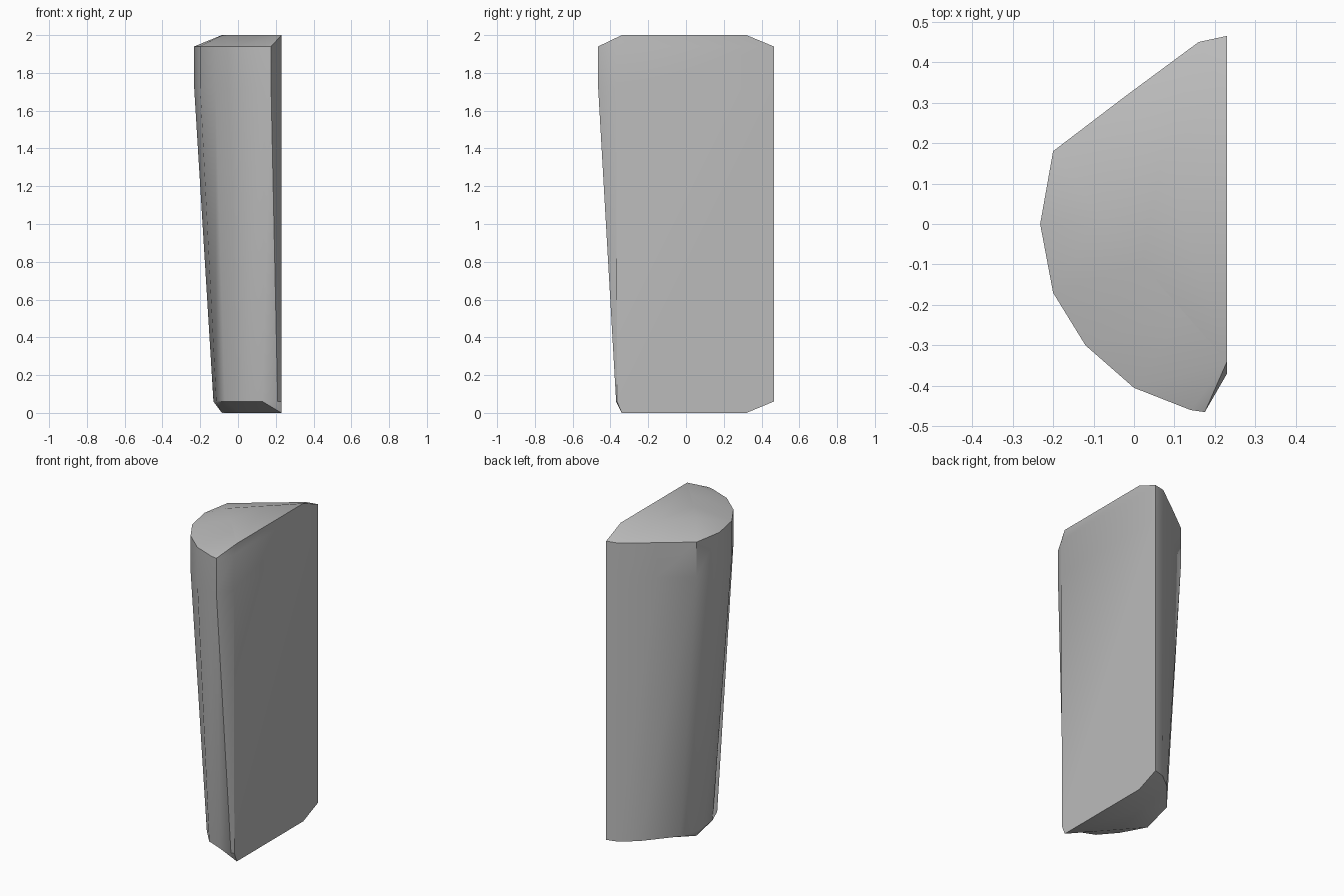
import bpy
import bmesh
import math
from mathutils import Vector

if "Cube" in bpy.data.objects:
    bpy.data.objects.remove(bpy.data.objects["Cube"], do_unlink=True)

# Matching outlines of the wide upper rim and the slimmer lower rim
UPPER = [(.23, .465), (.16, .45), (-.02, .317), (-.2, .18), (-.232, 0), (-.2, -.17),
         (-.12, -.3), (0, -.405), (.14, -.46), (.175, -.465), (.23, -.37)]
LOWER = [(.23, .465), (.16, .445), (.066, .37), (-.088, .186), (-.13, 0), (-.115, -.1),
         (-.07, -.21), (.02, -.315), (.13, -.36), (.21, -.37), (.23, -.365)]

# Triangular end caps: back corner, apex, front corner
BACK, APEX, FRONT = Vector((.23, .32)), Vector((-.085, .02)), Vector((.23, -.34))
STEPS = [0, 0, .5, 1, 1, 1, 1.33, 1.66, 2, 2, 2]


def cap_point(t):
    return BACK.lerp(APEX, t) if t <= 1 else APEX.lerp(FRONT, t - 1)


def make_block(name, rings, material):
    bm = bmesh.new()
    loops = [[bm.verts.new((p[0], p[1], z)) for p in pts] for pts, z in rings]
    count = len(loops[0])
    for low, high in zip(loops, loops[1:]):
        for i in range(count):
            j = (i + 1) % count
            bm.faces.new((low[i], low[j], high[j], high[i]))
    bm.faces.new(loops[0])
    bm.faces.new(loops[-1])
    bmesh.ops.remove_doubles(bm, verts=bm.verts, dist=.0005)
    bmesh.ops.recalc_face_normals(bm, faces=bm.faces)
    mesh = bpy.data.meshes.new(name)
    bm.to_mesh(mesh)
    bm.free()
    mesh.materials.append(material)
    obj = bpy.data.objects.new(name, mesh)
    bpy.context.collection.objects.link(obj)
    return obj


grey = bpy.data.materials.new("plain grey")
grey.use_nodes = True
colour = (.5, .5, .5, 1)
grey.diffuse_color = colour
grey.node_tree.nodes["Principled BSDF"].inputs["Base Color"].default_value = colour

# Tapered block with bevelled ends
cap = [cap_point(t) for t in STEPS]
block = make_block("tapered_block",
                   [(cap, 0), (LOWER, .06), (UPPER, 1.72), (UPPER, 1.94), (cap, 2)], grey)

# Soft shading with crisp rims
bpy.ops.object.select_all(action="DESELECT")
block.select_set(True)
bpy.context.view_layer.objects.active = block
bpy.ops.object.shade_smooth_by_angle(angle=math.radians(35))
